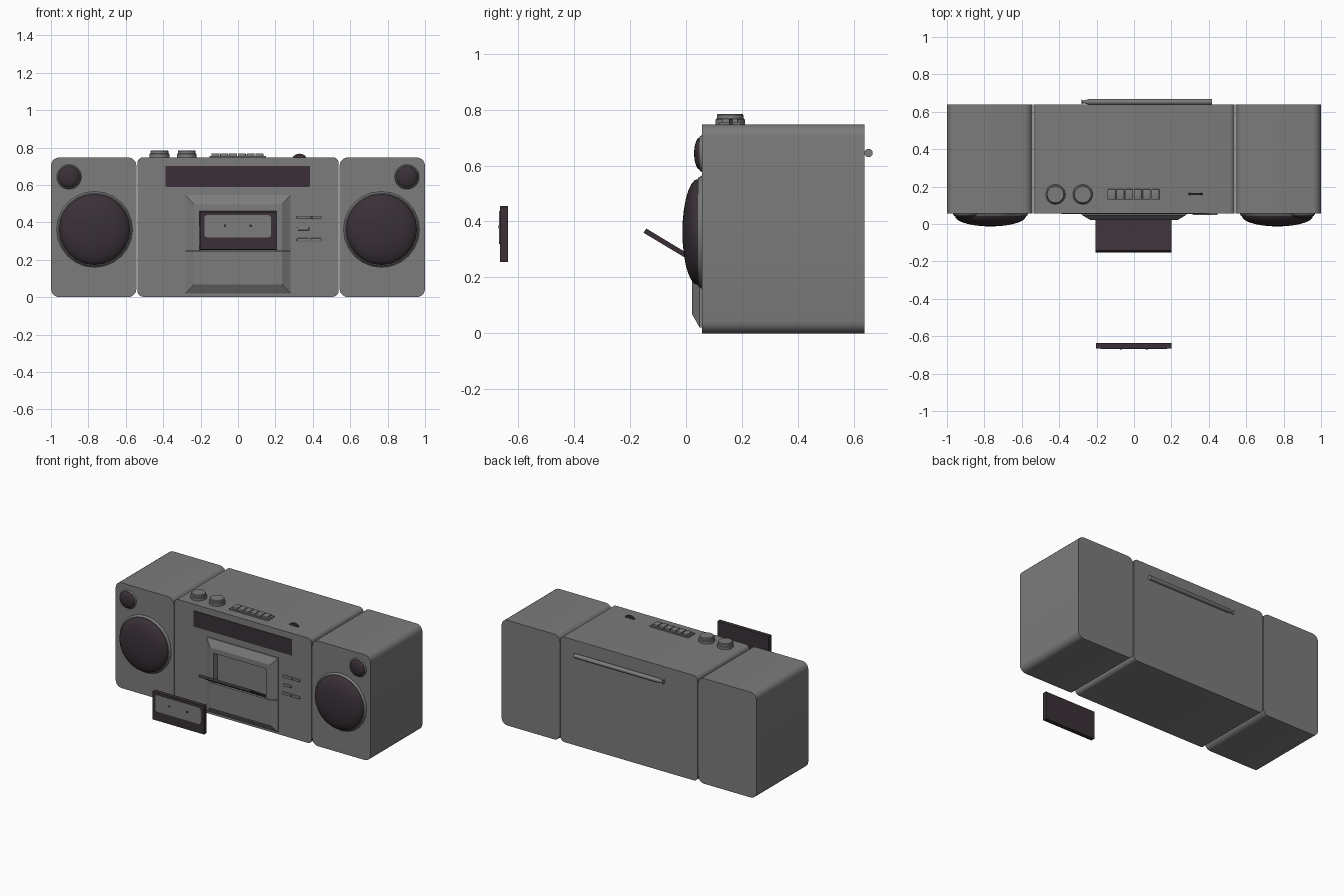
import bpy, bmesh, math
from mathutils import Matrix, Vector

if "Cube" in bpy.data.objects:
    bpy.data.objects.remove(bpy.data.objects["Cube"])


def material(name, rgb):
    m = bpy.data.materials.new(name)
    m.diffuse_color = (*rgb, 1)
    m.use_nodes = True
    m.node_tree.nodes["Principled BSDF"].inputs["Base Color"].default_value = m.diffuse_color
    return m


GREY = material("grey plastic", (0.2, 0.2, 0.203))
DARK = material("dark plum plastic", (0.041, 0.030, 0.038))
FRONT, BACK, TOP = 0.057, 0.639, 0.747


def finish(bm, name, mats, smooth=True):
    bmesh.ops.recalc_face_normals(bm, faces=bm.faces)
    me = bpy.data.meshes.new(name)
    bm.to_mesh(me)
    bm.free()
    ob = bpy.data.objects.new(name, me)
    bpy.context.collection.objects.link(ob)
    for m in mats:
        me.materials.append(m)
    if smooth:
        bpy.ops.object.select_all(action='DESELECT')
        ob.select_set(True)
        bpy.context.view_layer.objects.active = ob
        bpy.ops.object.shade_smooth_by_angle(angle=math.radians(35))
    return ob


def panel(name, x0, x1, z0, z1, y0, y1, r, mat, steps=5):
    """Rounded rectangle in x-z, extruded along y."""
    bm = bmesh.new()
    pts = []
    corners = [(x1 - r, z1 - r, 0), (x0 + r, z1 - r, 90), (x0 + r, z0 + r, 180), (x1 - r, z0 + r, 270)]
    for cx, cz, a0 in corners:
        for i in range(steps + 1):
            a = math.radians(a0 + 90 * i / steps)
            pts.append((cx + r * math.cos(a), cz + r * math.sin(a)))
    f = bm.faces.new([bm.verts.new((x, y0, z)) for x, z in pts])
    ext = bmesh.ops.extrude_face_region(bm, geom=[f], use_keep_orig=True)
    moved = [v for v in ext["geom"] if isinstance(v, bmesh.types.BMVert)]
    bmesh.ops.translate(bm, verts=moved, vec=(0, y1 - y0, 0))
    return finish(bm, name, [mat])


def box(name, x, y, z, mat, bevel=0.0, rot=None):
    bm = bmesh.new()
    size = [b - a for a, b in (x, y, z)]
    mid = Vector([(a + b) / 2 for a, b in (x, y, z)])
    bmesh.ops.create_cube(bm, size=1, matrix=Matrix.Diagonal((*size, 1)))
    if bevel:
        bmesh.ops.bevel(bm, geom=bm.edges[:], offset=bevel, segments=2, affect='EDGES', profile=0.5)
    bmesh.ops.transform(bm, verts=bm.verts, matrix=Matrix.Translation(mid))
    return finish(bm, name, [mat])


def lathe(name, profile, axis, loc, mats, segs=24, dark_from=999):
    """Spin (radius, height) points; rings from dark_from on use the second material."""
    bm = bmesh.new()
    rings = []
    for r, h in profile:
        n = segs if r > 1e-5 else 1
        rings.append([bm.verts.new((r * math.cos(2 * math.pi * i / segs),
                                    r * math.sin(2 * math.pi * i / segs), h)) for i in range(n)])
    for k, (a, b) in enumerate(zip(rings, rings[1:])):
        for i in range(segs):
            j = (i + 1) % segs
            q = [a[i % len(a)], a[j % len(a)], b[j % len(b)], b[i % len(b)]]
            f = bm.faces.new(list(dict.fromkeys(q)))
            f.material_index = int(k >= dark_from)
    rot = Vector((0, 0, 1)).rotation_difference(Vector(axis)).to_matrix().to_4x4()
    bmesh.ops.transform(bm, verts=bm.verts, matrix=Matrix.Translation(loc) @ rot)
    return finish(bm, name, mats)


def strip(bm, rows):
    """Join open rows of points with quads."""
    rows = [[bm.verts.new(p) for p in row] for row in rows]
    for a, b in zip(rows, rows[1:]):
        for i in range(len(a) - 1):
            bm.faces.new((a[i], a[i + 1], b[i + 1], b[i]))
    return rows


# Main cabinet and the two speaker cabinets
panel("main_cabinet", -0.538, 0.538, 0.002, TOP, FRONT, BACK, 0.03, GREY)
for s, side in ((-1, "left"), (1, "right")):
    xs = sorted((s * 0.543, s * 1.0))
    panel(side + "_speaker_cabinet", *xs, 0, TOP, FRONT, BACK, 0.045, GREY)
    # Domed grilles with a grey rim
    for part, x, z, r, rim, base, bulge in (("woofer", 0.767, 0.362, 0.19, 0.203, 0.014, 0.056),
                                            ("tweeter", 0.903, 0.643, 0.057, 0.066, 0.008, 0.02)):
        prof = [(rim, 0), (r + 0.004, base), (r, base)]
        prof += [(r * math.cos(math.pi / 2 * i / 7), base + bulge * math.sin(math.pi / 2 * i / 7)) for i in range(1, 7)]
        prof.append((0, base + bulge))
        lathe(f"{side}_{part}", prof, (0, -1, 0), (s * x, FRONT, z), [GREY, DARK], 24, 2)

# Tuner display
panel("tuner_display", -0.388, 0.386, 0.59, 0.702, FRONT - 0.004, FRONT + 0.002, 0.006, DARK, 2)


# Cassette bay: upper frame with chamfered outside and open middle
def arch(w, zb, zt, y):
    return [(-w, y, zb), (-w, y, zt), (w, y, zt), (w, y, zb)]


SPLIT, FACE = 0.25, 0.022
bm = bmesh.new()
strip(bm, [arch(0.28, SPLIT, 0.545, FRONT), arch(0.28, SPLIT, 0.545, FRONT - 0.008),
           arch(0.235, SPLIT, 0.495, FACE), arch(0.206, SPLIT, 0.46, FACE),
           arch(0.2, SPLIT, 0.455, FRONT)])
finish(bm, "cassette_bay_frame", [GREY], False)

# Cassette bay: lower chamfered block
bm = bmesh.new()
top = SPLIT - 0.004
rows = strip(bm, [arch(0.28, top, 0.02, FRONT), arch(0.28, top, 0.02, FRONT - 0.008), arch(0.235, top, 0.068, FACE)])
bm.faces.new(rows[2])
bm.faces.new([r[0] for r in rows] + [r[3] for r in reversed(rows)])
finish(bm, "cassette_bay_lower_block", [GREY], False)

# Open door, hinged at the bottom of the bay
door = box("cassette_door", (-0.205, 0.2), (-0.21, 0), (-0.009, 0.009), DARK)
door.location = (0, 0.033, 0.259)
door.rotation_euler = (math.radians(-31), 0, 0)

# Cassette floating in front, with label and reel hubs
box("cassette", (-0.203, 0.2), (-0.666, -0.637), (0.255, 0.455), DARK)
panel("cassette_label", -0.18, 0.176, 0.32, 0.438, -0.669, -0.665, 0.014, GREY, 3)
for x in (-0.07, 0.068):
    box("cassette_hub", (x - 0.006, x + 0.006), (-0.671, -0.668), (0.375, 0.388), DARK)

# Small front buttons
for i, (x0, x1, z) in enumerate(((0.314, 0.392, 0.426), (0.396, 0.447, 0.426), (0.318, 0.381, 0.366),
                                 (0.314, 0.38, 0.306), (0.384, 0.447, 0.306))):
    box(f"front_button_{i + 1}", (x0, x1), (FRONT - 0.01, FRONT + 0.004), (z - 0.009, z + 0.009), GREY, 0.004)

# Top knobs
for i, x in enumerate((-0.42, -0.274)):
    lathe(f"top_knob_{i + 1}", [(0.053, 0), (0.053, 0.018), (0.048, 0.022), (0.048, 0.034), (0.044, 0.039), (0, 0.039)],
          (0, 0, 1), (x, 0.158, TOP - 0.001), [GREY], 28)

# Row of piano keys in a low tray
box("key_tray", (-0.153, 0.15), (0.12, 0.195), (TOP - 0.004, TOP + 0.008), GREY)
for i in range(6):
    x = -0.142 + i * 0.047
    box(f"top_key_{i + 1}", (x, x + 0.043), (0.13, 0.186), (TOP, TOP + 0.021), GREY, 0.004)

# Thumb wheel half sunk in the top
lathe("thumb_wheel", [(0, -0.006), (0.044, -0.006), (0.044, 0.006), (0, 0.006)],
      (0, 1, 0), (0.329, 0.16, TOP - 0.024), [DARK], 24)

# Folded aerial on the back with a tapered neck and tip
lathe("aerial", [(0, 0), (0.015, 0), (0.015, 0.66), (0.008, 0.684), (0.008, 0.692), (0.015, 0.7), (0, 0.7)],
      (-1, 0, 0), (0.418, 0.653, 0.645), [GREY], 16)
